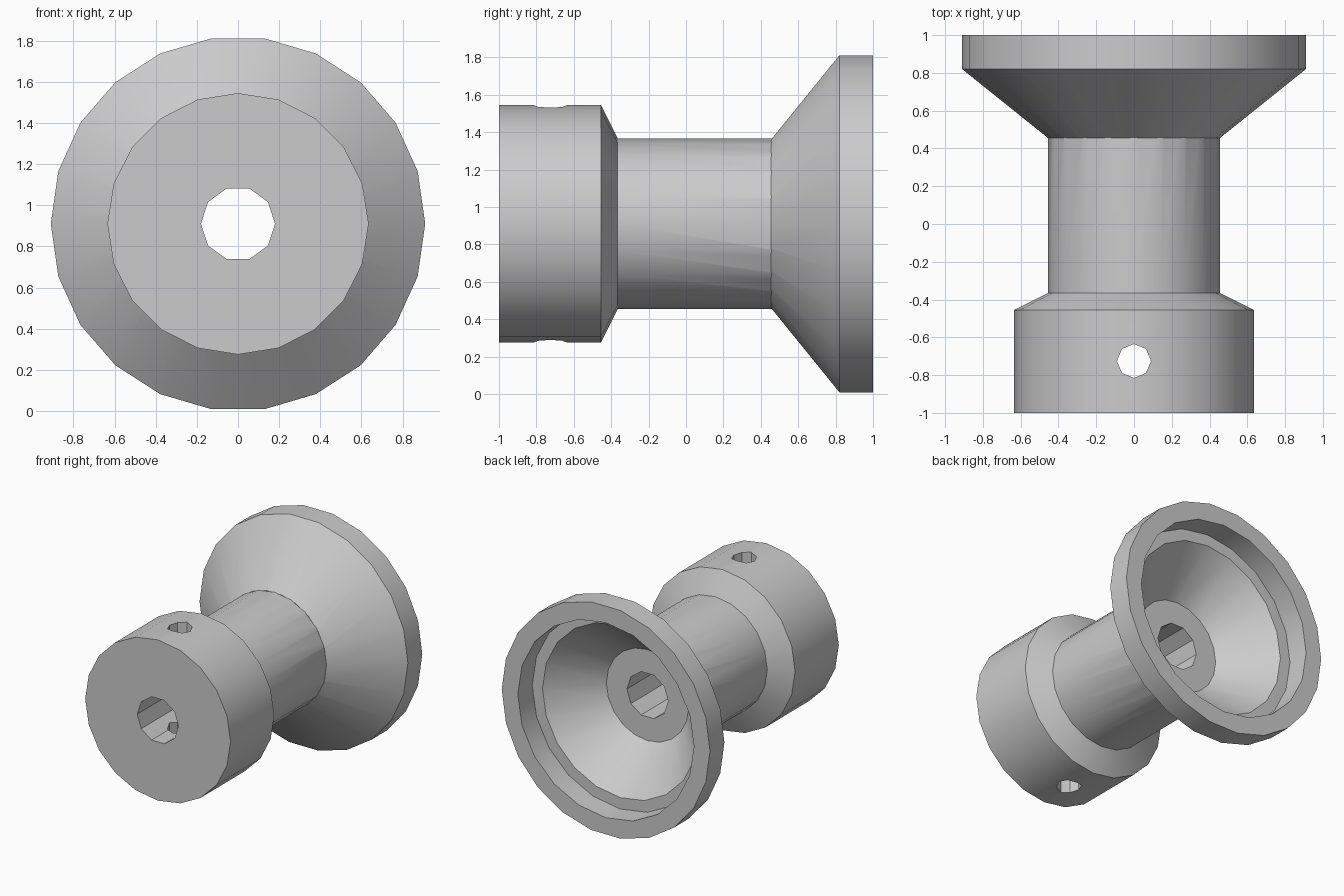
import bpy, bmesh, math

AXIS_Z = 0.91

cube = bpy.data.objects.get("Cube")
if cube:
    bpy.data.objects.remove(cube, do_unlink=True)

grey = bpy.data.materials.new("plain_grey")
grey.use_nodes = True
grey.diffuse_color = (0.6, 0.6, 0.6, 1)
grey.node_tree.nodes["Principled BSDF"].inputs["Base Color"].default_value = (0.6, 0.6, 0.6, 1)


def lathe(name, profile, sides):
    """Capped solid turned about the y axis from (y, radius) pairs."""
    bm = bmesh.new()
    rings = []
    for y, r in profile:
        angles = [2 * math.pi * i / sides for i in range(sides)]
        rings.append([bm.verts.new((r * math.cos(a), y, AXIS_Z + r * math.sin(a))) for a in angles])
    for a, b in zip(rings, rings[1:]):
        for i in range(sides):
            j = (i + 1) % sides
            bm.faces.new((a[i], a[j], b[j], b[i]))
    bm.faces.new(rings[0])
    bm.faces.new(rings[-1])
    bmesh.ops.recalc_face_normals(bm, faces=bm.faces)
    mesh = bpy.data.meshes.new(name)
    bm.to_mesh(mesh)
    bm.free()
    mesh.materials.append(grey)
    obj = bpy.data.objects.new(name, mesh)
    bpy.context.collection.objects.link(obj)
    return obj


def combine(target, other, operation):
    """Apply a boolean and discard the helper."""
    mod = target.modifiers.new(operation.lower(), "BOOLEAN")
    mod.operation = operation
    mod.solver = "EXACT"
    mod.object = other
    bpy.context.view_layer.objects.active = target
    bpy.ops.object.modifier_apply(modifier=mod.name)
    bpy.data.objects.remove(other, do_unlink=True)


# Hub with chamfered shoulder and neck
body = lathe("flared_coupling", [(-1, 0.635), (-0.455, 0.635), (-0.365, 0.455), (0.47, 0.455)], 20)

# Flared cup with a straight rim
cup = lathe("flared_cup", [(0.455, 0.455), (0.82, 0.91), (1, 0.91)], 22)
combine(body, cup, "UNION")

# Cup interior: conical hollow, ledge and rim recess
hollow = lathe("cup_hollow", [(0.48, 0.36), (0.82, 0.68), (0.82, 0.77), (1.1, 0.77)], 20)
combine(body, hollow, "DIFFERENCE")

# Central bore
bore = lathe("central_bore", [(-1.1, 0.18), (0.6, 0.18)], 10)
combine(body, bore, "DIFFERENCE")

# Vertical pin hole through the hub
bpy.ops.mesh.primitive_cylinder_add(vertices=8, radius=0.09, depth=2, location=(0, -0.725, AXIS_Z))
pin = bpy.context.object
pin.name = "pin_hole"
pin.data.materials.append(grey)
combine(body, pin, "DIFFERENCE")

# Smooth the turned surfaces, keep the edges crisp
bpy.ops.object.select_all(action="DESELECT")
body.select_set(True)
bpy.context.view_layer.objects.active = body
bpy.ops.object.shade_smooth_by_angle(angle=math.radians(30))
